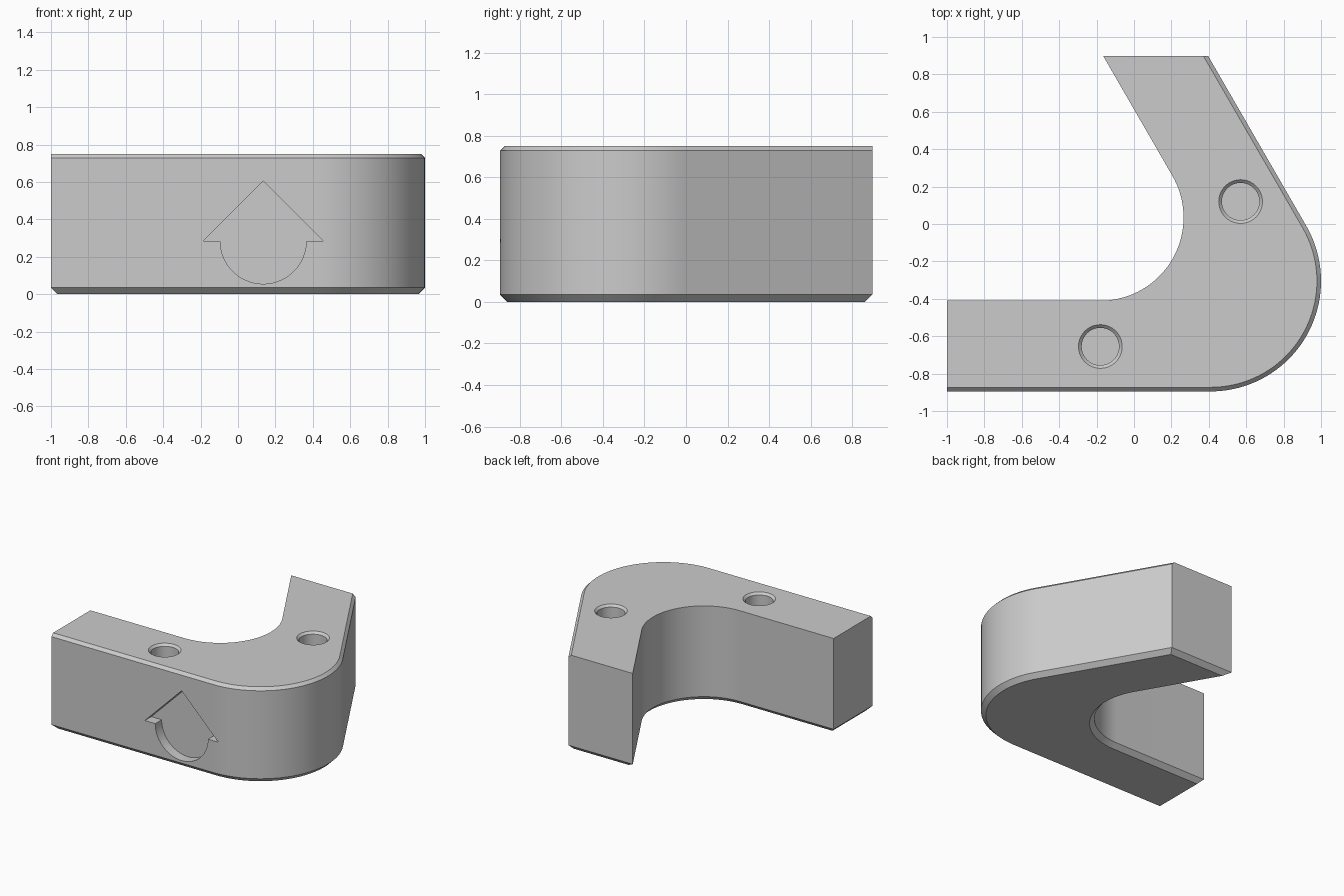
import bpy, bmesh, math

if "Cube" in bpy.data.objects:
    bpy.data.objects.remove(bpy.data.objects["Cube"])

grey = bpy.data.materials.new("light_grey")
grey.use_nodes = True
COLOUR = (0.6, 0.6, 0.6, 1)
grey.diffuse_color = COLOUR
grey.node_tree.nodes["Principled BSDF"].inputs["Base Color"].default_value = COLOUR

SEGMENTS = 40


def arc(cx, cy, r, start, end, n=SEGMENTS):
    angles = [math.radians(start + (end - start) * i / n) for i in range(n + 1)]
    return [(cx + r * math.cos(a), cy + r * math.sin(a)) for a in angles]


def loft(name, rings):
    """Closed solid through a stack of matching point rings."""
    bm = bmesh.new()
    loops = [[bm.verts.new(p) for p in ring] for ring in rings]
    n = len(loops[0])
    for low, high in zip(loops, loops[1:]):
        for i in range(n):
            j = (i + 1) % n
            bm.faces.new((low[i], low[j], high[j], high[i]))
    bm.faces.new(loops[0])
    bm.faces.new(loops[-1])
    bmesh.ops.recalc_face_normals(bm, faces=bm.faces)
    mesh = bpy.data.meshes.new(name)
    bm.to_mesh(mesh)
    bm.free()
    mesh.materials.append(grey)
    obj = bpy.data.objects.new(name, mesh)
    bpy.context.collection.objects.link(obj)
    return obj


def bend_outline(z, outer=0, inner=0, end=0):
    """Bent bar outline, each side inset by its own amount."""
    outside = arc(0.41, -0.305, 0.59 - outer, -90, 30)
    inside = arc(-0.18, 0.035, 0.445 + inner, 30, -90)
    left, back = -1 + end, 0.897 - end

    def at_back(p):  # follow the slanted leg to its end face
        return (p[0] - (back - p[1]) / math.sqrt(3), back)

    pts = [(left, outside[0][1])] + outside + [at_back(outside[-1])]
    pts += [at_back(inside[0])] + inside + [(left, inside[-1][1])]
    return [(x, y, z) for x, y in pts]


# Bent bar: chamfered all round below, only along the outside above
B, T, H = 0.035, 0.022, 0.75
bar = loft("bent_bar", [
    bend_outline(0, B, B, B),
    bend_outline(B),
    bend_outline(H - T),
    bend_outline(H, outer=T),
])

# Round blind holes with a chamfered mouth
cutters = []
for label, x, y in (("left", 0.57, 0.12), ("right", -0.18, -0.655)):
    levels = ((0.45, 0.1), (H - 0.017, 0.1), (H, 0.117), (H + 0.05, 0.117))
    cutters.append(loft(label + "_hole_cutter", [
        [(px, py, z) for px, py in arc(x, y, r, 0, 351, 39)] for z, r in levels]))

# Arrow-shaped recess in the front: triangle above a half disc
arrow = [(0.455, 0.285), (0.135, 0.605), (-0.185, 0.285)]
arrow += arc(0.135, 0.285, 0.23, 180, 360)
cutters.append(loft("arrow_cutter", [
    [(x, y, z) for x, z in arrow] for y in (-0.815, -1.0)]))

for cutter in cutters:
    cut = bar.modifiers.new(cutter.name, "BOOLEAN")
    cut.operation = "DIFFERENCE"
    cut.solver = "EXACT"
    cut.object = cutter

# Apply the cuts, then drop the cutters
bpy.context.view_layer.update()
graph = bpy.context.evaluated_depsgraph_get()
result = bpy.data.meshes.new_from_object(bar.evaluated_get(graph))
bar.modifiers.clear()
bar.data = result
for cutter in cutters:
    bpy.data.objects.remove(cutter)

bpy.ops.object.select_all(action="DESELECT")
bar.select_set(True)
bpy.context.view_layer.objects.active = bar
bpy.ops.object.shade_smooth_by_angle(angle=math.radians(25))
